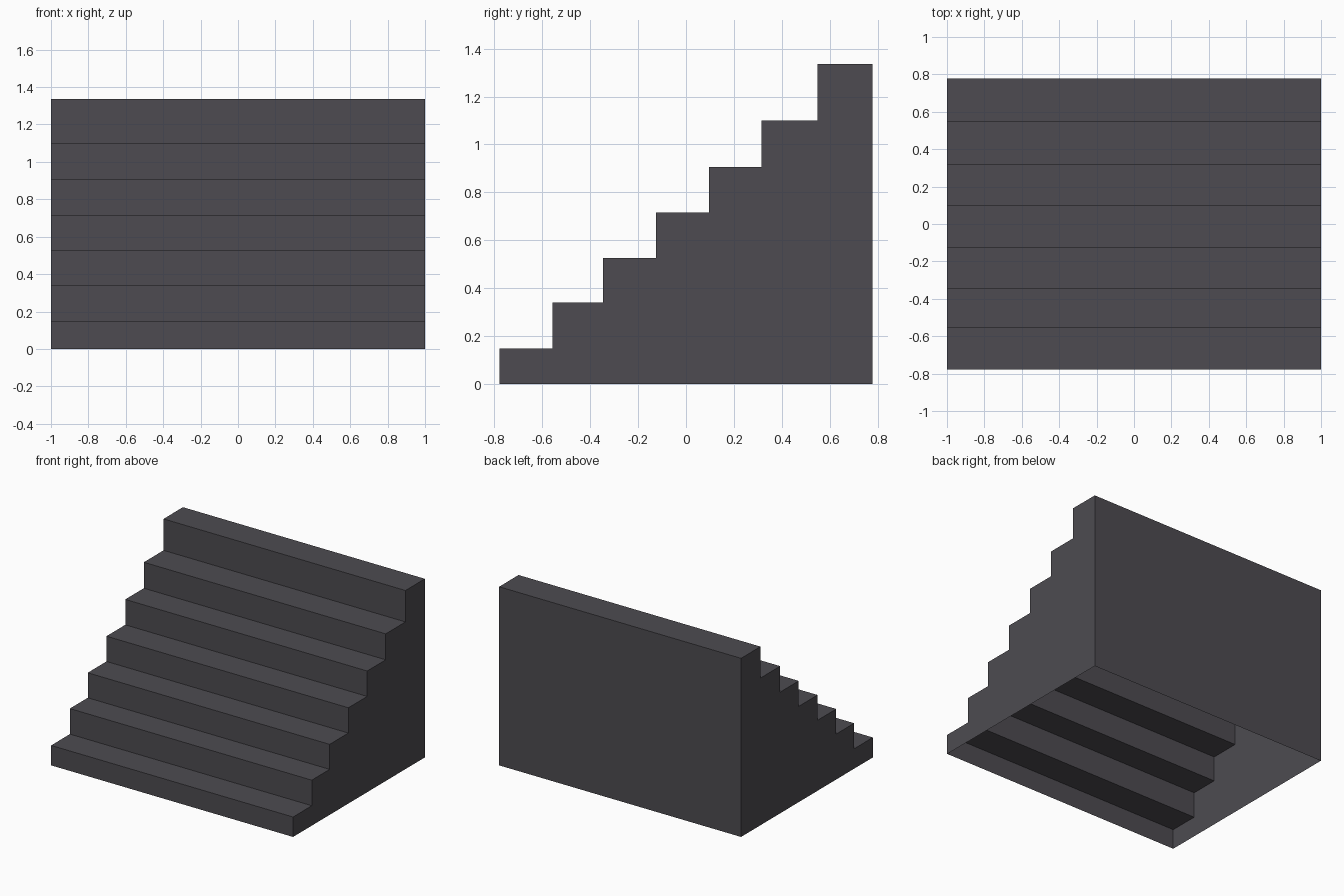
import bpy, bmesh

if "Cube" in bpy.data.objects:
    bpy.data.objects.remove(bpy.data.objects["Cube"])

# One dark grey material for the whole staircase
mat = bpy.data.materials.new("dark grey")
mat.diffuse_color = (0.075, 0.071, 0.082, 1.0)
mat.use_nodes = True
mat.node_tree.nodes["Principled BSDF"].inputs["Base Color"].default_value = mat.diffuse_color

# Riser positions (last one is the back wall) and tread heights
edges_y = [-0.778, -0.557, -0.346, -0.125, 0.097, 0.316, 0.549, 0.778]
tread_z = [0.149, 0.34, 0.527, 0.716, 0.906, 1.10, 1.335]

# Side profile: up the steps, then down the back
profile = [(edges_y[0], 0.0)]
for i, z in enumerate(tread_z):
    profile += [(edges_y[i], z), (edges_y[i + 1], z)]
profile.append((edges_y[-1], 0.0))

# Thin shell, open underneath: two stepped sides joined by treads, risers and back
bm = bmesh.new()
left = [bm.verts.new((-1, y, z)) for y, z in profile]
right = [bm.verts.new((1, y, z)) for y, z in profile]
for i in range(len(profile) - 1):
    bm.faces.new((left[i], right[i], right[i + 1], left[i + 1]))
bm.faces.new(left)
bm.faces.new(right[::-1])
bm.normal_update()

mesh = bpy.data.meshes.new("staircase")
bm.to_mesh(mesh)
bm.free()
mesh.materials.append(mat)
stairs = bpy.data.objects.new("staircase", mesh)
bpy.context.collection.objects.link(stairs)
